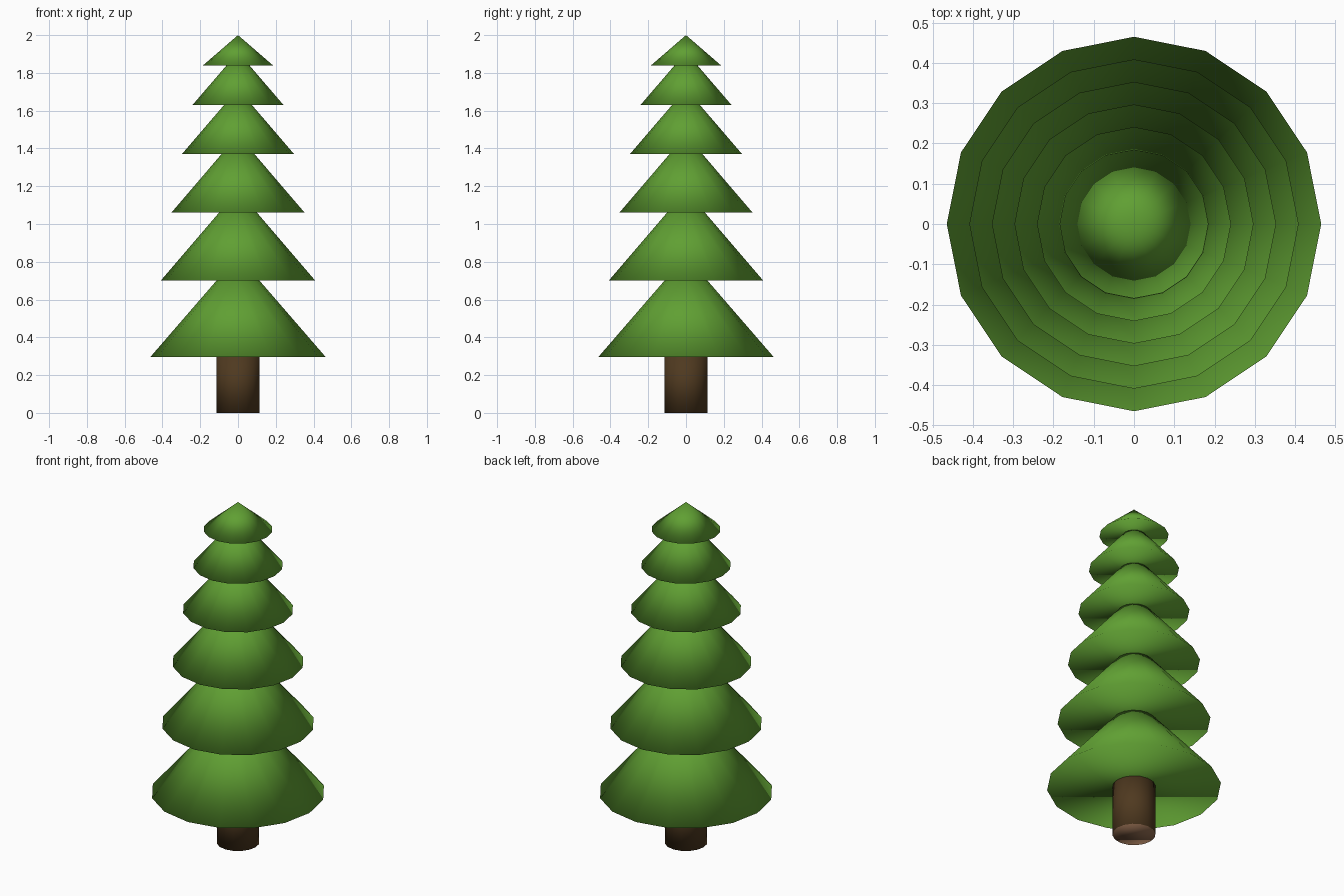
import bpy
import math

if "Cube" in bpy.data.objects:
    bpy.data.objects.remove(bpy.data.objects["Cube"])


def material(name, rgb):
    m = bpy.data.materials.new(name)
    m.diffuse_color = (*rgb, 1.0)
    m.use_nodes = True
    m.node_tree.nodes["Principled BSDF"].inputs["Base Color"].default_value = m.diffuse_color
    return m


green = material("needle_green", (0.117, 0.35, 0.033))
bark = material("bark_brown", (0.078, 0.041, 0.014))
wood = material("cut_wood", (0.27, 0.14, 0.075))


def frustum(name, z0, z1, r0, r1, mat, sides=16):
    """Capped round part from z0 to z1, smooth shaded."""
    bpy.ops.mesh.primitive_cone_add(vertices=sides, radius1=r0, radius2=r1,
                                    depth=z1 - z0, location=(0, 0, (z0 + z1) / 2))
    ob = bpy.context.object
    ob.name = name
    ob.data.materials.append(mat)
    bpy.ops.object.shade_smooth()
    return ob


# Trunk with a paler sawn end underneath
trunk = frustum("trunk", 0.0, 0.31, 0.115, 0.115, bark)
trunk.data.materials.append(wood)
for p in trunk.data.polygons:
    if p.normal.z < -0.9:
        p.material_index = 1

# Six foliage tiers, each tapering into the underside of the next
heights = [0.295, 0.70, 1.06, 1.37, 1.63, 1.84, 2.0]
radii = [0.465, 0.409, 0.353, 0.297, 0.241, 0.185]
for i, r in enumerate(radii):
    last = i == len(radii) - 1
    top_r = 0.0 if last else r * 0.24
    overlap = 0.0 if last else 0.003
    frustum(f"foliage_tier_{i + 1}", heights[i], heights[i + 1] + overlap,
            r, top_r, green)
